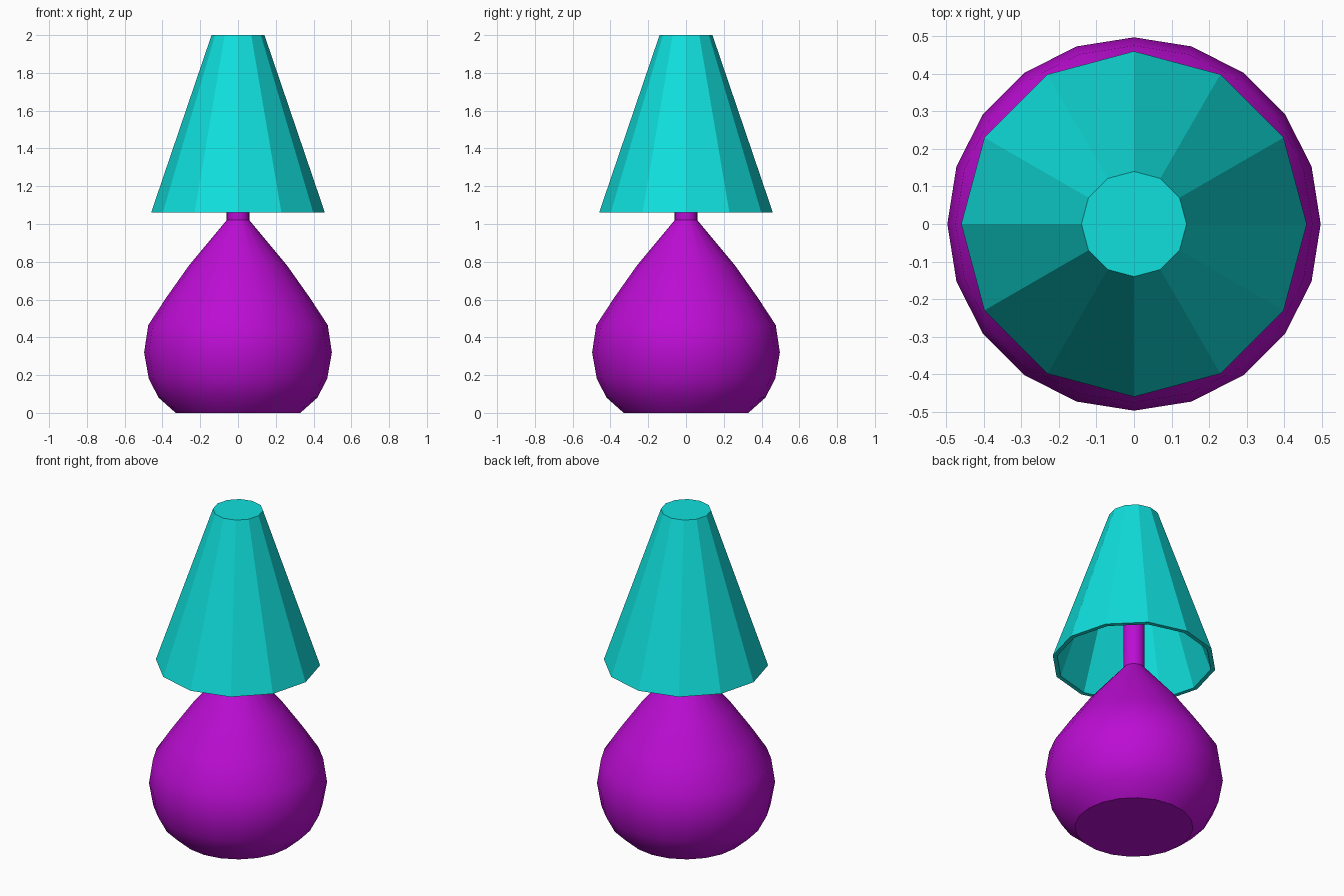
import bpy
import bmesh
import math

cube = bpy.data.objects.get("Cube")
if cube:
    bpy.data.objects.remove(cube, do_unlink=True)


def material(name, colour):
    mat = bpy.data.materials.new(name)
    mat.use_nodes = True
    mat.diffuse_color = colour
    mat.node_tree.nodes["Principled BSDF"].inputs["Base Color"].default_value = colour
    return mat


def lathe(name, profile, sides, mat):
    """Turn a bottom-to-top (radius, height) profile; zero radii close it."""
    bm = bmesh.new()
    rings = []
    for r, z in profile:
        rings.append([bm.verts.new((r * math.cos(math.tau * i / sides),
                                    r * math.sin(math.tau * i / sides), z))
                      for i in range(sides)])
    for low, high in zip(rings, rings[1:]):
        for i in range(sides):
            j = (i + 1) % sides
            bm.faces.new((low[i], low[j], high[j], high[i]))
    bm.faces.new(rings[0][::-1])
    bm.faces.new(rings[-1])
    bmesh.ops.recalc_face_normals(bm, faces=bm.faces)
    mesh = bpy.data.meshes.new(name)
    bm.to_mesh(mesh)
    bm.free()
    mesh.materials.append(mat)
    obj = bpy.data.objects.new(name, mesh)
    bpy.context.collection.objects.link(obj)
    return obj


purple = material("purple glaze", (0.5, 0.004, 0.65, 1))
teal = material("turquoise shade", (0.005, 0.74, 0.72, 1))

# Smooth pear-shaped base with its stem
base = lathe("lamp_base", [(0.33, 0), (0.42, 0.08), (0.472, 0.18), (0.497, 0.32),
                           (0.475, 0.465), (0.38, 0.61), (0.26, 0.78),
                           (0.06, 1.02), (0.06, 1.98)], 20, purple)
bpy.ops.object.select_all(action="DESELECT")
base.select_set(True)
bpy.context.view_layer.objects.active = base
bpy.ops.object.shade_smooth_by_angle(angle=math.radians(35))

# Faceted shade: outer wall and cap, then the inner wall and ceiling
lathe("lamp_shade", [(0.115, 1.975), (0.435, 1.06), (0.46, 1.06), (0.14, 2)], 12, teal)
